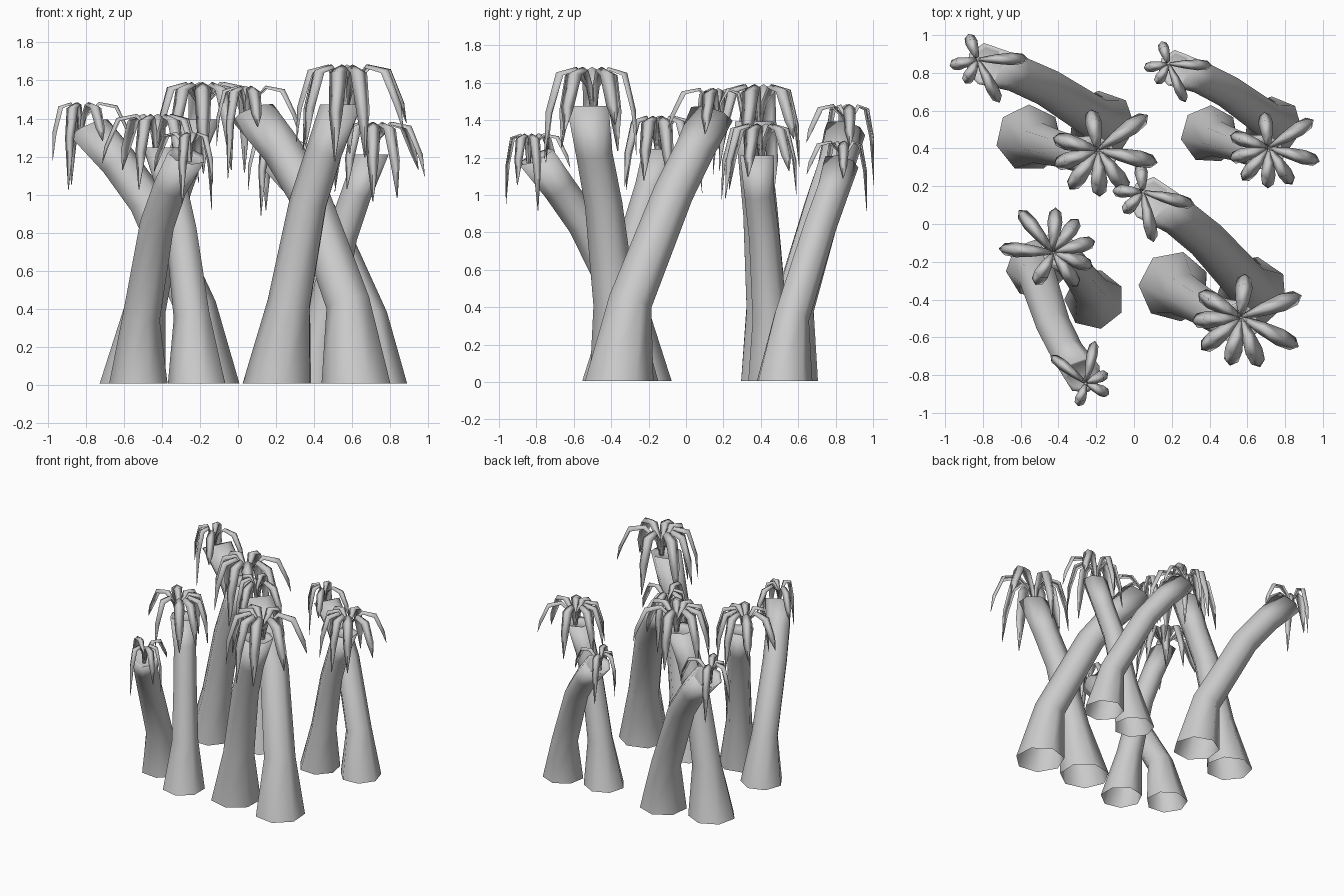
import bpy, math
from mathutils import Vector, Matrix

if "Cube" in bpy.data.objects:
    bpy.data.objects.remove(bpy.data.objects["Cube"])

UP = Vector((0, 0, 1))


def make_object(name, verts, faces, matrix):
    mesh = bpy.data.meshes.new(name)
    mesh.from_pydata([matrix @ v for v in verts], [], faces)
    mesh.update()
    obj = bpy.data.objects.new(name, mesh)
    bpy.context.collection.objects.link(obj)
    mesh.polygons.foreach_set("use_smooth", [True] * len(mesh.polygons))
    return obj


# Trunk: seven-sided tube along a leaning path, open at the base, sunken top
def trunk(name, path, top_normal, phase, matrix):
    sides = 7
    pts = [Vector(p[:3]) for p in path]
    radii = [p[3] for p in path]
    normals = [UP]
    for i in range(1, len(pts) - 1):
        normals.append((pts[i + 1] - pts[i - 1]).normalized())
    normals.append(top_normal)
    # extra inner ring forms the sunken top
    pts.append(pts[-1] - top_normal * 0.02)
    radii.append(radii[-1] * 0.8)
    normals.append(top_normal)
    verts, faces = [], []
    for p, r, n in zip(pts, radii, normals):
        q = UP.rotation_difference(n)
        for k in range(sides):
            a = phase + 2 * math.pi * k / sides
            verts.append(p + q @ Vector((r * math.cos(a), r * math.sin(a), 0)))
    for i in range(len(pts) - 1):
        for k in range(sides):
            j = (k + 1) % sides
            faces.append((i * sides + k, i * sides + j,
                          (i + 1) * sides + j, (i + 1) * sides + k))
    last = (len(pts) - 1) * sides
    faces.append(tuple(range(last, last + sides)))
    return make_object(name, verts, faces, matrix)


# Leaves: direction in degrees, reach, height of the tip
STRAIGHT_LEAVES = [(85, 0.23, -0.26), (20, 0.34, -0.10), (-27, 0.34, -0.14),
                   (-69, 0.28, -0.28), (-103, 0.26, -0.30), (-141, 0.27, -0.22),
                   (-176, 0.26, -0.20), (150, 0.26, -0.24)]
LEANING_LEAVES = [(95, 0.15, -0.30), (178, 0.16, -0.17), (228, 0.15, -0.33),
                  (282, 0.27, -0.06), (346, 0.28, -0.09)]


# Crown: folded leaves that rise, arch outward and droop
def crown(name, head, leaves, rise, width, matrix):
    verts, faces = [], []
    for angle, reach, drop in leaves:
        a = math.radians(angle)
        out = Vector((math.cos(a), math.sin(a), 0))
        side = Vector((-math.sin(a), math.cos(a), 0))
        # reach, height and half width along the leaf
        profile = [(0.01, -0.03, 0.012), (0.12 * reach, 0.10 * rise, 0.02),
                   (0.38 * reach, 0.19 * rise, 0.036),
                   (0.68 * reach, 0.165 * rise, 0.047),
                   (0.9 * reach, 0.02 + drop * 0.2, 0.038), (reach, drop, 0.003)]
        base = len(verts)
        for i, (r, z, w) in enumerate(profile):
            w *= width
            r0, z0, _ = profile[max(i - 1, 0)]
            r1, z1, _ = profile[min(i + 1, len(profile) - 1)]
            t = (out * (r1 - r0) + UP * (z1 - z0)).normalized()
            face_up = t.cross(side)
            c = out * r + UP * z
            for v in (c + side * w, c + face_up * w * 0.6,
                      c - side * w, c + face_up * w * 0.15):
                verts.append(head + v)
        for i in range(len(profile) - 1):
            for k in range(4):
                j = (k + 1) % 4
                b = base + i * 4
                faces.append((b + k, b + j, b + 4 + j, b + 4 + k))
    return make_object(name, verts, faces, matrix)


# Path points: x, y, z, radius, relative to the base of the straighter palm
STRAIGHT = [(0, 0, 0, 0.188), (0.06, -0.05, 0.42, 0.118), (0.16, -0.11, 0.95, 0.103),
            (0.245, -0.16, 1.22, 0.1), (0.335, -0.195, 1.47, 0.115)]
LEANING = [(0.415, -0.03, 0, 0.188), (0.37, 0.03, 0.42, 0.12), (0.16, 0.26, 1.0, 0.11),
           (0.02, 0.375, 1.23, 0.108), (-0.13, 0.465, 1.42, 0.12)]
STRAIGHT_HEAD = Vector((0.355, -0.165, 1.47))
LEANING_HEAD = Vector((-0.165, 0.5, 1.41))
TILT = math.radians(27)
LEAN_DIR = math.radians(140)
LEAN_UP = Vector((math.sin(TILT) * math.cos(LEAN_DIR),
                  math.sin(TILT) * math.sin(LEAN_DIR), math.cos(TILT)))

# Four palm pairs: label, x, y, scale, turn in degrees
PAIRS = [("front_right", 0.212, -0.33, 1.0, 0), ("back_right", 0.40, 0.475, 0.82, 12),
         ("back_left", -0.555, 0.455, 0.945, 15), ("front_left", -0.21, -0.4, 0.845, 156)]

for label, x, y, s, turn in PAIRS:
    m = (Matrix.Translation((x, y, 0.005)) @ Matrix.Rotation(math.radians(turn), 4, 'Z')
         @ Matrix.Scale(s, 4))
    trunk(label + "_straight_trunk", STRAIGHT, UP, math.radians(178), m)
    crown(label + "_straight_leaves", STRAIGHT_HEAD, STRAIGHT_LEAVES, 1.0, 1.0, m)
    trunk(label + "_leaning_trunk", LEANING, LEAN_UP, math.radians(30), m)
    crown(label + "_leaning_leaves", LEANING_HEAD, LEANING_LEAVES, 0.75, 0.75, m)
